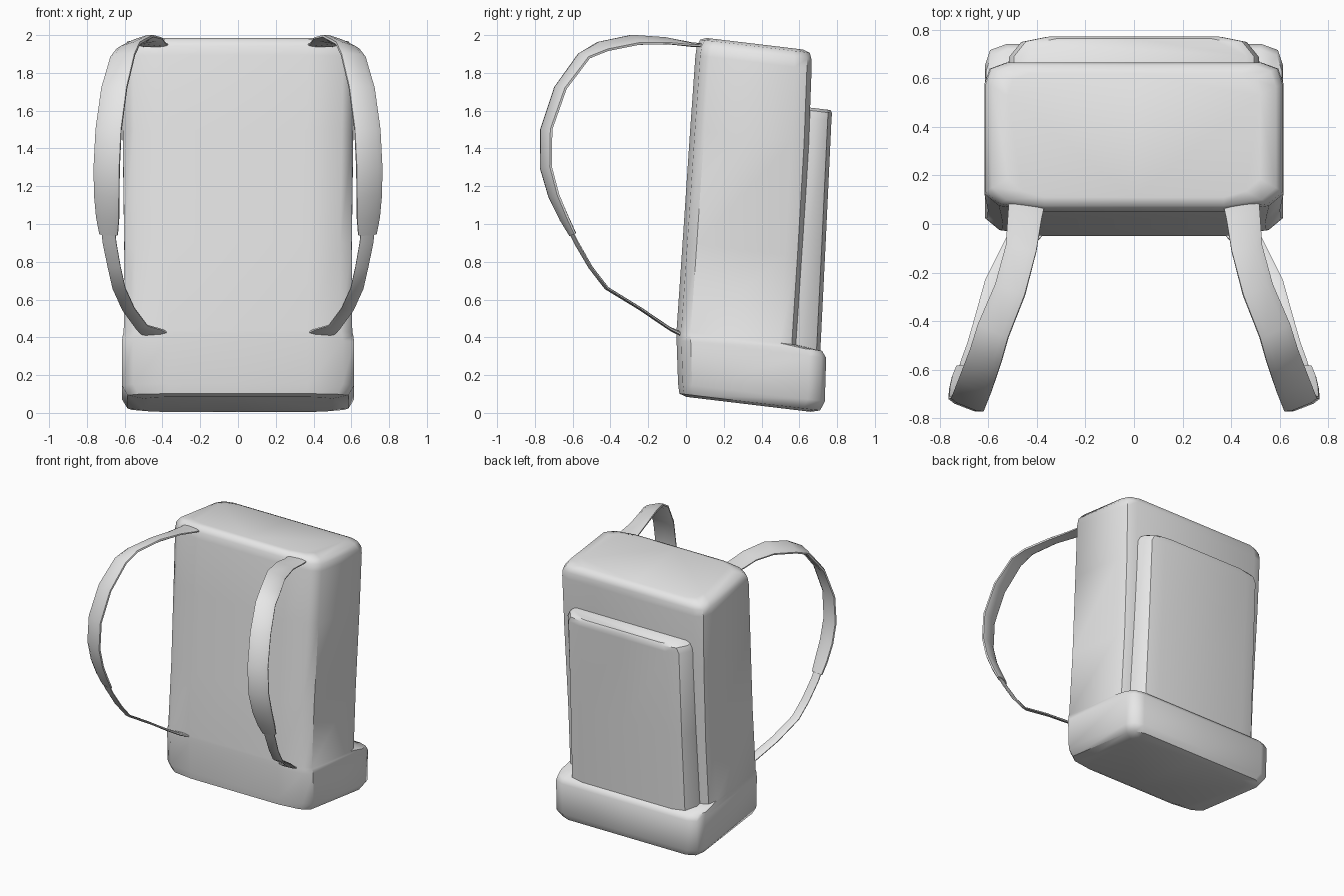
import bpy, bmesh, math
from mathutils import Vector

grey = bpy.data.materials.new("plain grey")
grey.diffuse_color = (0.8, 0.8, 0.8, 1)
SLOPE = 0.12          # the whole bag leans, so its level lines fall toward the back


def loft(name, rings, angle):
    """Skin a list of equal closed rings and cap both ends."""
    bm = bmesh.new()
    rows = [[bm.verts.new(p) for p in ring] for ring in rings]
    n = len(rows[0])
    for a, b in zip(rows, rows[1:]):
        for i in range(n):
            j = (i + 1) % n
            bm.faces.new((a[i], a[j], b[j], b[i]))
    bm.faces.new(rows[0])
    bm.faces.new(rows[-1])
    bmesh.ops.recalc_face_normals(bm, faces=bm.faces)
    me = bpy.data.meshes.new(name)
    bm.to_mesh(me)
    bm.free()
    me.materials.append(grey)
    ob = bpy.data.objects.new(name, me)
    bpy.context.collection.objects.link(ob)
    bpy.ops.object.select_all(action='DESELECT')
    ob.select_set(True)
    bpy.context.view_layer.objects.active = ob
    bpy.ops.object.shade_smooth_by_angle(angle=math.radians(angle))
    return ob


def mirrored_ring(half, z0):
    """Mirror a half outline in x and lay it on the leaning level z0."""
    pts = half + [(-x, y) for x, y in reversed(half) if x > 0]
    return [(x, y, z0 - SLOPE * y) for x, y in pts]


# Body with wider base band: level, front y, back y, half width
def body_ring(z0, yf, yb, hw):
    half = [(0, yf), (0.37, yf), (hw - 0.06, yf + 0.025), (hw, yf + 0.075),
            (hw, yb - 0.09), (hw - 0.022, yb - 0.025), (hw - 0.09, yb), (0, yb)]
    return mirrored_ring(half, z0)


body = [(0.085, 0.00, 0.66, 0.50), (0.098, -0.035, 0.71, 0.585),
        (0.15, -0.042, 0.735, 0.615), (0.38, -0.05, 0.742, 0.615),
        (0.415, -0.05, 0.72, 0.61), (0.43, -0.05, 0.585, 0.605),
        (0.90, -0.018, 0.615, 0.602), (1.50, 0.022, 0.65, 0.61),
        (1.90, 0.05, 0.665, 0.617), (1.95, 0.058, 0.665, 0.612),
        (1.985, 0.075, 0.655, 0.585), (1.998, 0.11, 0.62, 0.52)]
loft("backpack_body", [body_ring(*r) for r in body], 50)


# Raised back pocket: level, seam y, outer y, half width
def pocket_ring(z0, base, out, hw):
    half = [(0, base - 0.06), (hw, base - 0.06), (hw, base + 0.03),
            (hw - 0.05, out - 0.02), (hw - 0.15, out), (0, out)]
    return mirrored_ring(half, z0)


pocket = [(0.39, 0.58, 0.71, 0.525), (1.0, 0.618, 0.74, 0.518),
          (1.64, 0.658, 0.77, 0.515), (1.68, 0.66, 0.773, 0.495),
          (1.695, 0.662, 0.765, 0.465)]
loft("back_pocket", [pocket_ring(*r) for r in pocket], 35)


# Shoulder straps: each station is x, y, z, width, thickness, inward tilt
def strap(name, stations, side):
    centre = Vector((0.6, -0.2, 1.25))
    pts = [Vector(s[:3]) for s in stations]
    rings = []
    for i, (p, s) in enumerate(zip(pts, stations)):
        t = (pts[min(i + 1, len(pts) - 1)] - pts[max(i - 1, 0)]).normalized()
        w = Vector((1, 0, 0)) + s[5] * (centre - p).normalized()
        w = (w - t * w.dot(t)).normalized()
        n = t.cross(w)
        ring = []
        for u, v in ((-.5, -.2), (-.3, -.5), (.3, -.5), (.5, -.2),
                     (.5, .2), (.3, .5), (-.3, .5), (-.5, .2)):
            q = p + w * u * s[3] + n * v * s[4]
            ring.append((q.x * side, q.y, q.z))
        rings.append(ring)
    loft(name, rings, 60)


padded = [(0.44, 0.10, 1.945, 0.15, 0.02, 0.0), (0.45, 0.03, 1.95, 0.14, 0.02, 0.05),
          (0.465, -0.10, 1.97, 0.13, 0.022, 0.2), (0.51, -0.27, 1.975, 0.135, 0.03, 0.35),
          (0.58, -0.44, 1.94, 0.14, 0.03, 0.38), (0.61, -0.54, 1.89, 0.14, 0.03, 0.38),
          (0.655, -0.665, 1.72, 0.145, 0.03, 0.38), (0.685, -0.74, 1.50, 0.145, 0.03, 0.38),
          (0.695, -0.742, 1.30, 0.145, 0.03, 0.38), (0.695, -0.70, 1.15, 0.14, 0.03, 0.35),
          (0.69, -0.645, 1.03, 0.125, 0.03, 0.3), (0.685, -0.60, 0.945, 0.10, 0.025, 0.25)]
webbing = [(0.69, -0.63, 1.00, 0.075, 0.014, 0.25), (0.68, -0.58, 0.90, 0.075, 0.014, 0.25),
           (0.655, -0.505, 0.77, 0.07, 0.014, 0.2), (0.63, -0.42, 0.66, 0.07, 0.014, 0.15),
           (0.58, -0.24, 0.55, 0.07, 0.014, 0.1), (0.51, -0.10, 0.455, 0.07, 0.016, 0.05),
           (0.46, -0.055, 0.43, 0.12, 0.02, 0.0), (0.44, 0.0, 0.41, 0.17, 0.02, 0.0)]
for side, label in ((1, "right"), (-1, "left")):
    strap(label + "_shoulder_strap", padded, side)
    strap(label + "_strap_webbing", webbing, side)
